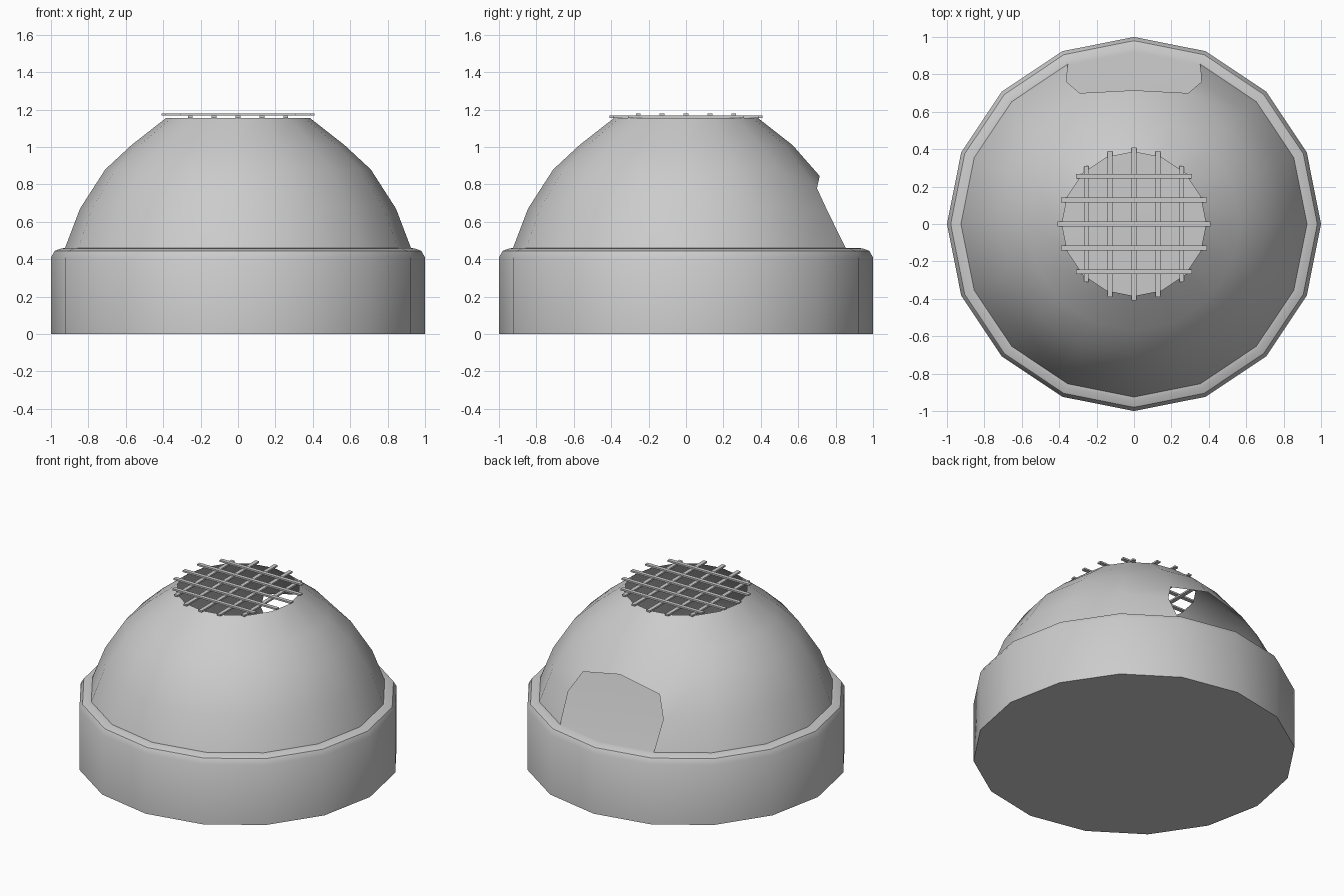
import bpy, bmesh, math

if "Cube" in bpy.data.objects:
    bpy.data.objects.remove(bpy.data.objects["Cube"], do_unlink=True)

SIDES = 16
GREY = (0.6, 0.6, 0.6, 1.0)
grey = bpy.data.materials.new("plain grey")
grey.use_nodes = True
grey.diffuse_color = GREY
grey.node_tree.nodes["Principled BSDF"].inputs["Base Color"].default_value = GREY


def ring(bm, radius, z):
    step = math.tau / SIDES
    return [bm.verts.new((radius * math.cos(i * step), radius * math.sin(i * step), z))
            for i in range(SIDES)]


def lathe(bm, profile):
    """Skin a stack of rings and return them."""
    rings = [ring(bm, r, z) for r, z in profile]
    for low, high in zip(rings, rings[1:]):
        for i in range(SIDES):
            j = (i + 1) % SIDES
            bm.faces.new((low[i], low[j], high[j], high[i]))
    return rings


def finish(name, bm, smooth=None):
    mesh = bpy.data.meshes.new(name)
    bm.to_mesh(mesh)
    bm.free()
    mesh.materials.append(grey)
    obj = bpy.data.objects.new(name, mesh)
    bpy.context.collection.objects.link(obj)
    if smooth:
        bpy.ops.object.select_all(action="DESELECT")
        obj.select_set(True)
        bpy.context.view_layer.objects.active = obj
        bpy.ops.object.shade_smooth_by_angle(angle=math.radians(smooth))
    return obj


# Base drum with a rounded rim and a flat floor
bm = bmesh.new()
rings = lathe(bm, [(1, 0), (1, 0.41), (0.98, 0.445), (0.945, 0.458), (0.92, 0.46)])
bm.faces.new(rings[0][::-1])
bm.faces.new(rings[-1])
finish("base", bm, 35)

# Open dome shell
bm = bmesh.new()
rings = lathe(bm, [(0.925, 0.46), (0.845, 0.67), (0.71, 0.88), (0.57, 1.01), (0.385, 1.155)])

# Arched doorway at the back: remove four faces, then shape the arch
back = SIDES // 4
doomed = [f for f in bm.faces
          if f.calc_center_median().z < 0.85
          and f.calc_center_median().y > 0
          and abs(f.calc_center_median().x) < 0.2]
bmesh.ops.delete(bm, geom=doomed, context="FACES")
for side in (-1, 1):
    rings[1][back - side].co = (side * 0.36, 0.76, 0.65)
    rings[2][back - side].co = (side * 0.29, 0.70, 0.78)
rings[2][back].co = (0, 0.715, 0.845)
loose = [v for v in bm.verts if not v.link_faces]
bmesh.ops.delete(bm, geom=loose, context="VERTS")
finish("dome", bm, 40)


# Crossed bars over the roof opening
def bar(name, size, place):
    bm = bmesh.new()
    bmesh.ops.create_cube(bm, size=1)
    for v in bm.verts:
        v.co = [c * s + p for c, s, p in zip(v.co, size, place)]
    finish(name, bm)


WIDTH, THICK, GAP = 0.026, 0.011, 0.1275
for k in range(-2, 3):
    length = 2 * (0.41, 0.39, 0.31)[abs(k)]
    bar(f"grate_lower_bar_{k + 3}", (WIDTH, length, THICK), (k * GAP, 0, 1.162))
    bar(f"grate_upper_bar_{k + 3}", (length, WIDTH, THICK), (0, k * GAP, 1.174))
